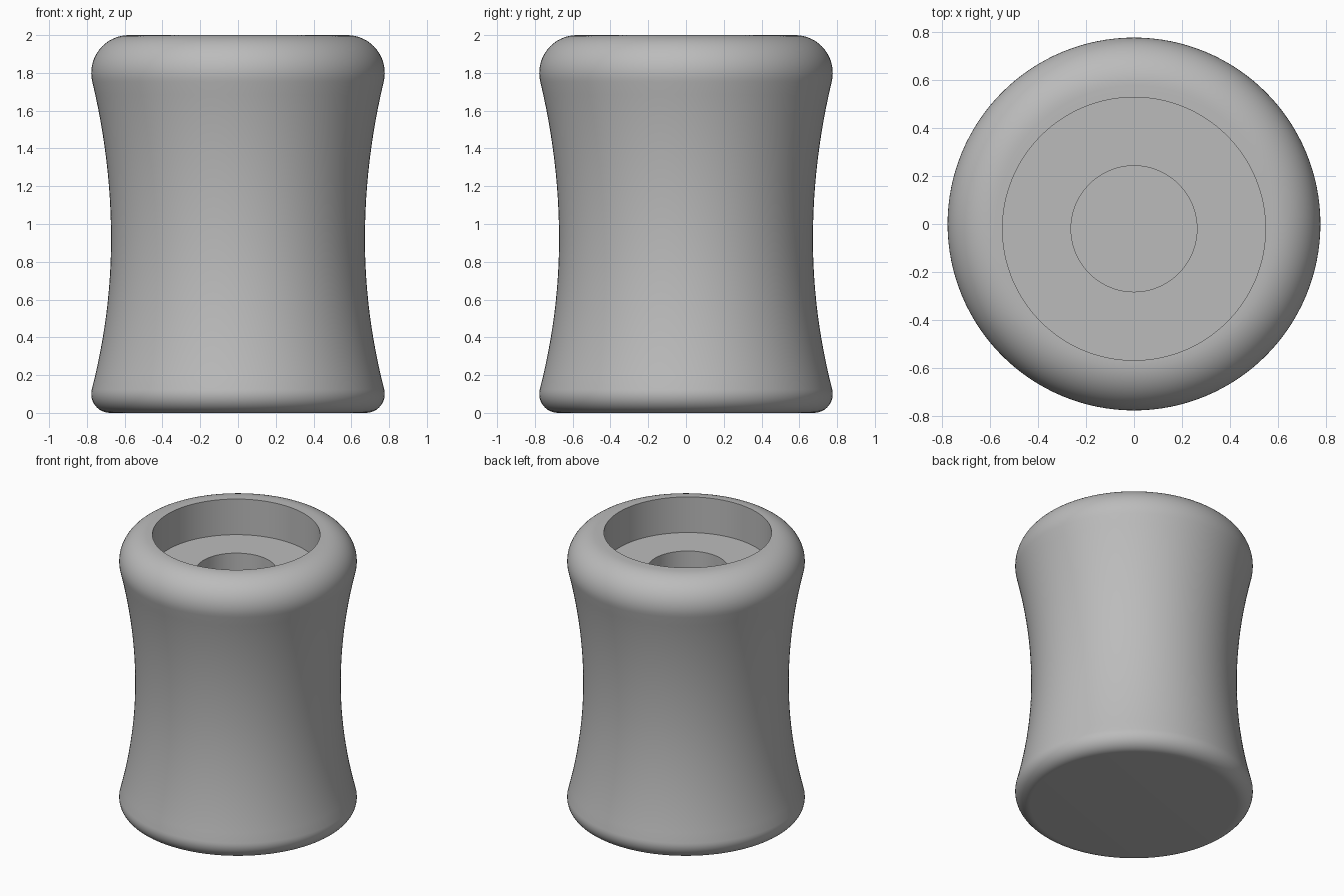
import bpy, bmesh, math

if "Cube" in bpy.data.objects:
    bpy.data.objects.remove(bpy.data.objects["Cube"])

SEGMENTS = 128
RECESS_Y = -0.02          # the socket sits slightly toward the front
WAIST_R, WAIST_Z = 0.672, 0.92


def arc(cr, cz, radius, start, end, steps):
    """Rounded edge as (radius, height, y offset) rings."""
    angles = [math.radians(start + (end - start) * i / steps) for i in range(steps + 1)]
    return [(cr + radius * math.cos(a), cz + radius * math.sin(a), 0) for a in angles]


def flank(start, end, steps, waist_at_end):
    """Concave side running between a rounded edge and the waist."""
    edge = start if waist_at_end else end
    k = (edge[0] - WAIST_R) / (edge[1] - WAIST_Z) ** 2
    z0, z1 = (edge[1], WAIST_Z) if waist_at_end else (WAIST_Z, edge[1])
    zs = [z0 + (z1 - z0) * i / steps for i in range(1, steps + 1)]
    return [(WAIST_R + k * (z - WAIST_Z) ** 2, z, 0) for z in zs]


# Outer profile: rounded foot, concave waist, rounded shoulder
foot = arc(0.677, 0.10, 0.10, -90, 14, 12)
shoulder = arc(0.577, 1.80, 0.20, -13.5, 90, 16)
rings = foot + flank(foot[-1], None, 12, True)
rings += flank(None, shoulder[0], 12, False)[:-1] + shoulder

# Stepped socket: wide shallow recess, then a narrow bore
rings += [(0.548, 2.0, RECESS_Y), (0.548, 1.743, RECESS_Y),
          (0.2625, 1.743, RECESS_Y), (0.2625, 0.5, RECESS_Y)]

bm = bmesh.new()
loops = []
for r, z, y in rings:
    loops.append([bm.verts.new((r * math.cos(2 * math.pi * i / SEGMENTS),
                                y + r * math.sin(2 * math.pi * i / SEGMENTS), z))
                  for i in range(SEGMENTS)])
for low, high in zip(loops, loops[1:]):
    for i in range(SEGMENTS):
        j = (i + 1) % SEGMENTS
        bm.faces.new((low[i], low[j], high[j], high[i]))
bm.faces.new(loops[0][::-1])   # underside
bm.faces.new(loops[-1])        # bore floor

mesh = bpy.data.meshes.new("knob_body")
bm.to_mesh(mesh)
bm.free()
knob = bpy.data.objects.new("knob_body", mesh)
bpy.context.collection.objects.link(knob)

grey = bpy.data.materials.new("light grey")
grey.diffuse_color = (0.5, 0.5, 0.5, 1)
grey.use_nodes = True
grey.node_tree.nodes["Principled BSDF"].inputs["Base Color"].default_value = grey.diffuse_color
mesh.materials.append(grey)

bpy.context.view_layer.objects.active = knob
knob.select_set(True)
bpy.ops.object.shade_smooth_by_angle(angle=math.radians(30))
